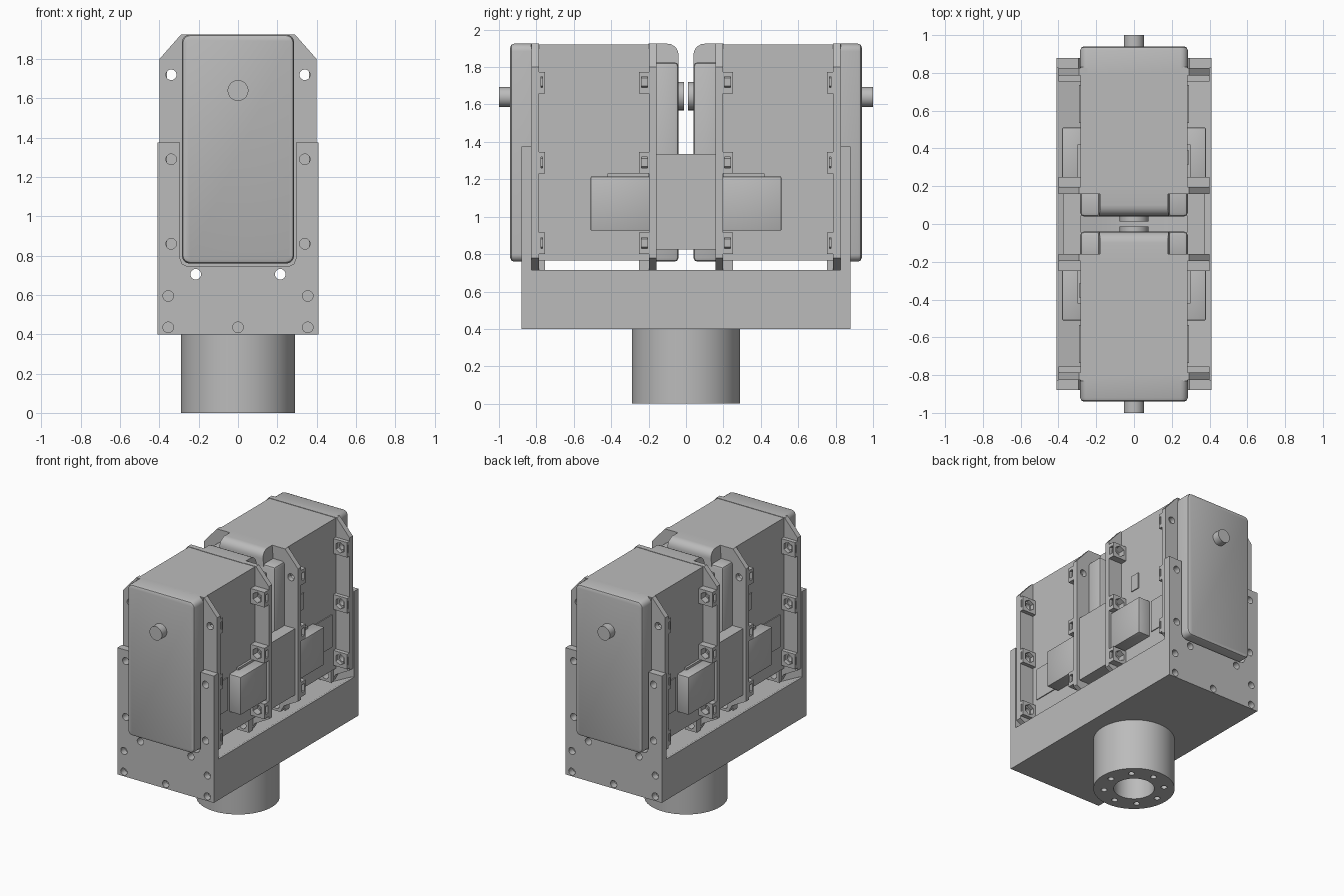
import bpy, bmesh, math
from mathutils import Matrix, Vector

cube = bpy.data.objects.get("Cube")
if cube:
    bpy.data.objects.remove(cube)

GREY = (0.5, 0.5, 0.5, 1)
mat = bpy.data.materials.new("plain grey")
mat.use_nodes = True
mat.diffuse_color = GREY
mat.node_tree.nodes["Principled BSDF"].inputs["Base Color"].default_value = GREY
parts = []


def finish(name, bm):
    bmesh.ops.recalc_face_normals(bm, faces=bm.faces)
    me = bpy.data.meshes.new(name)
    bm.to_mesh(me)
    bm.free()
    me.materials.append(mat)
    ob = bpy.data.objects.new(name, me)
    bpy.context.collection.objects.link(ob)
    parts.append(ob)
    return ob


def add_box(bm, x, y, z):
    m = Matrix.Translation([sum(r) / 2 for r in (x, y, z)])
    m = m @ Matrix.Diagonal([r[1] - r[0] for r in (x, y, z)] + [1])
    return bmesh.ops.create_cube(bm, size=1, matrix=m)["verts"]


def box(name, x, y, z, bevel=0):
    bm = bmesh.new()
    add_box(bm, x, y, z)
    if bevel:
        bmesh.ops.bevel(bm, geom=bm.edges[:], offset=bevel, segments=2, profile=0.5, affect='EDGES')
    return finish(name, bm)


def add_rod(bm, r, a, b, sides=24):
    a, b = Vector(a), Vector(b)
    m = Matrix.Translation((a + b) / 2) @ (b - a).to_track_quat('Z', 'Y').to_matrix().to_4x4()
    bmesh.ops.create_cone(bm, cap_ends=True, segments=sides, radius1=r, radius2=r,
                          depth=(b - a).length, matrix=m)


def rod(name, r, a, b, sides=32):
    bm = bmesh.new()
    add_rod(bm, r, a, b, sides)
    return finish(name, bm)


def prism(name, pts, y0, y1):
    """Extrude an (x, z) outline along y."""
    bm = bmesh.new()
    f = bm.faces.new([bm.verts.new((x, y0, z)) for x, z in pts])
    ext = bmesh.ops.extrude_face_region(bm, geom=[f])["geom"]
    bmesh.ops.translate(bm, vec=(0, y1 - y0, 0),
                        verts=[v for v in ext if isinstance(v, bmesh.types.BMVert)])
    return finish(name, bm)


def mirrored(pts):
    return pts + [(-x, z) for x, z in reversed(pts)]


def cut(ob, fill):
    """Subtract the shapes added by fill(bm)."""
    bm = bmesh.new()
    fill(bm)
    cutter = finish("cutter", bm)
    parts.remove(cutter)
    cutter.hide_render = True
    mod = ob.modifiers.new("holes", 'BOOLEAN')
    mod.operation, mod.solver, mod.object = 'DIFFERENCE', 'EXACT', cutter
    bpy.context.view_layer.objects.active = ob
    bpy.ops.object.modifier_apply(modifier=mod.name)
    bpy.data.objects.remove(cutter)


def holes(points, y0, y1, r=0.027):
    def fill(bm):
        for x, z in points:
            for s in ((-1, 1) if x else (1,)):
                add_rod(bm, r, (s * x, y0, z), (s * x, y1, z))
    return fill


LUG_Z = (1.72, 1.29, 0.86)
MOUNT = [(0.34, z) for z in LUG_Z] + [(0.215, 0.705)]
PLATE = MOUNT[1:] + [(0.355, 0.595), (0.355, 0.435), (0, 0.435)]

# Hollow round pedestal with a bolt circle
base = rod("pedestal", 0.29, (0, 0, 0), (0, 0, 0.41), 64)


def base_holes(bm):
    add_rod(bm, 0.145, (0, 0, -0.1), (0, 0, 0.35), 48)
    for i in range(8):
        a = math.tau * i / 8
        x, y = 0.215 * math.cos(a), 0.215 * math.sin(a)
        add_rod(bm, 0.022, (x, y, -0.1), (x, y, 0.15), 16)


cut(base, base_holes)

# Tray with sloping inner sides
prism("tray", mirrored([(0.41, 0.4), (0.41, 0.715), (0.395, 0.715), (0.2, 0.62)]), -0.83, 0.83)

# ---- Everything below is one half, repeated by a half turn ----
first = len(parts)

# End plate with a U-shaped notch
end = prism("end_plate", mirrored([(0.41, 0.4), (0.41, 1.375), (0.295, 1.375), (0.295, 0.785),
                                   (0.283, 0.757), (0.255, 0.745)]), 0.825, 0.88)
cut(end, holes(PLATE, 0.7, 1))

# Motor body and bevelled outer cover
box("motor_body", (-0.283, 0.283), (0.19, 0.83), (0.765, 1.922))
bm = bmesh.new()
add_box(bm, (-0.285, 0.285), (0.8, 0.94), (0.76, 1.925))
bmesh.ops.bevel(bm, geom=[e for e in bm.edges if abs((e.verts[0].co - e.verts[1].co).y) > 0.1],
                offset=0.04, segments=5, profile=0.5, affect='EDGES')
bmesh.ops.bevel(bm, geom=[e for e in bm.edges if all(v.co.y > 0.93 for v in e.verts)],
                offset=0.02, segments=2, profile=0.5, affect='EDGES')
finish("outer_cover", bm)

# Inner cover: lower shoulders and a rounded, tapered centre hump
box("inner_cover", (-0.285, 0.285), (0.04, 0.2), (0.76, 1.825), 0.02)
bm = bmesh.new()
for v in add_box(bm, (-0.2, 0.2), (0.04, 0.2), (1.7, 1.925)):
    if v.co.z > 1.9:
        v.co.x *= 0.9
edge = [e for e in bm.edges if all(v.co.z > 1.9 and v.co.y < 0.1 for v in e.verts)]
bmesh.ops.bevel(bm, geom=edge, offset=0.06, segments=5, profile=0.5, affect='EDGES')
finish("cover_hump", bm)

# Mounting flanges with drilled lugs
outline = mirrored([(0.25, 0.66), (0.28, 0.715), (0.4, 0.78), (0.4, 1.8), (0.29, 1.925)])
for label, y0, y1, l0, l1 in (("outer", 0.785, 0.825, 0.755, 0.787),
                              ("inner", 0.158, 0.197, 0.195, 0.25)):
    flange = prism(label + "_flange", outline, y0, y1)
    cut(flange, holes(MOUNT, 0, 1))
    for s, side in ((1, "left"), (-1, "right")):
        for z in LUG_Z:
            lug = box(f"{label}_{side}_lug", sorted((s * 0.28, s * 0.4)), (l0, l1),
                      (z - 0.06, z + 0.055))

            def nut_pocket(bm):
                add_rod(bm, 0.042, (s * 0.34, 0, z), (s * 0.34, 1, z), 6)
                add_box(bm, sorted((s * 0.36, s * 0.5)), (l0 + 0.012, l1 - 0.012),
                        (z - 0.03, z + 0.03))
            cut(lug, nut_pocket)
        foot = box(f"{label}_{side}_foot", sorted((s * 0.165, s * 0.265)), (l0, l1), (0.66, 0.78))
        cut(foot, holes([(0.215, 0.705)], 0, 1))

# Output shaft and rear boss
rod("shaft", 0.053, (0, 0.9, 1.64), (0, 1.0, 1.64))
rod("rear_boss", 0.076, (0, 0.012, 1.645), (0, 0.06, 1.645))

# Connector housings and panels on both sides
for s, side in ((1, "left"), (-1, "right")):
    box(side + "_connector", sorted((s * 0.27, s * 0.38)), (0.19, 0.51), (0.925, 1.215), 0.006)
    box(side + "_connector_hood", sorted((s * 0.27, s * 0.3)), (0.2, 0.42), (1.2, 1.232))
    box(side + "_panel", sorted((s * 0.27, s * 0.29)), (0.535, 0.735), (0.95, 1.2))
box("small_panel", (0.275, 0.29), (0.315, 0.39), (1.375, 1.5))

# Second half
turn = Matrix.Rotation(math.pi, 4, 'Z')
for ob in parts[first:]:
    twin = ob.copy()
    twin.data = ob.data.copy()
    twin.name = "front_" + ob.name
    twin.data.transform(turn)
    bpy.context.collection.objects.link(twin)
    parts.append(twin)

# Bridges joining the two motors
for s, side in ((1, "left"), (-1, "right")):
    box(side + "_bridge", sorted((s * 0.28, s * 0.375)), (-0.159, 0.159), (0.825, 1.335))

# Smooth round faces, keep edges crisp
bpy.ops.object.select_all(action='DESELECT')
for ob in parts:
    ob.select_set(True)
bpy.context.view_layer.objects.active = parts[0]
bpy.ops.object.shade_smooth_by_angle(angle=math.radians(30))
